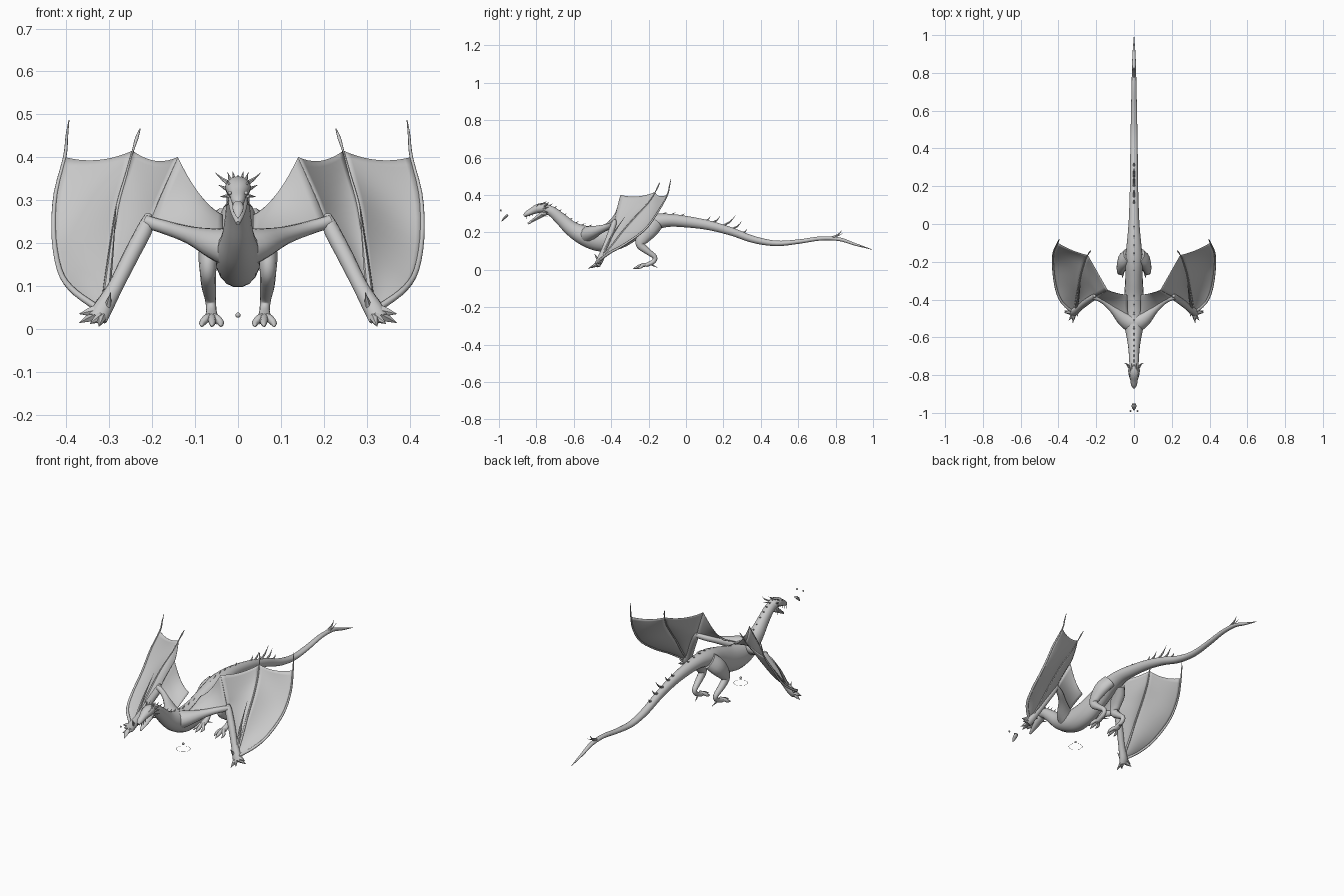
import bpy, bmesh, math
from mathutils import Vector as V

grey = bpy.data.materials.new("scale_grey")
grey.diffuse_color = (0.58, 0.58, 0.58, 1)


def finish(bm, name, angle=50):
    bmesh.ops.recalc_face_normals(bm, faces=bm.faces)
    me = bpy.data.meshes.new(name)
    bm.to_mesh(me)
    bm.free()
    me.materials.append(grey)
    ob = bpy.data.objects.new(name, me)
    bpy.context.collection.objects.link(ob)
    bpy.ops.object.select_all(action='DESELECT')
    ob.select_set(True)
    bpy.context.view_layer.objects.active = ob
    bpy.ops.object.shade_smooth_by_angle(angle=math.radians(angle))
    return ob


def spline(keys, n):
    """n + 1 Catmull-Rom samples through tuples of any length."""
    k = [keys[0]] + list(keys) + [keys[-1]]
    out = []
    for i in range(n + 1):
        f = i / n * (len(keys) - 1)
        j = min(int(f), len(keys) - 2)
        t = f - j
        out.append([0.5 * (2 * b + (c - a) * t + (2 * a - 5 * b + 4 * c - d) * t * t
                    + (3 * b - a - 3 * c + d) * t ** 3) for a, b, c, d in zip(*k[j:j + 4])])
    return out


def add_tube(bm, keys, n=16, sides=10):
    """Keys are x, y, z, half width, half height."""
    pts = spline(keys, n)
    rings = []
    for i, p in enumerate(pts):
        d = (V(pts[min(i + 1, n)][:3]) - V(pts[max(i - 1, 0)][:3])).normalized()
        side = V((1, 0, 0)) - d * d.x
        side.normalize()
        up = side.cross(d)
        ring = []
        for s in range(sides):
            a = 2 * math.pi * s / sides
            ring.append(bm.verts.new(V(p[:3]) + side * math.cos(a) * max(p[3], .0006)
                                     + up * math.sin(a) * max(p[4], .0006)))
        rings.append(ring)
    for r, q in zip(rings, rings[1:]):
        for s in range(sides):
            bm.faces.new((r[s], r[s - 1], q[s - 1], q[s]))
    bm.faces.new(rings[0])
    bm.faces.new(rings[-1])


def tube(name, keys, n=16, sides=10):
    bm = bmesh.new()
    add_tube(bm, keys, n, sides)
    return finish(bm, name)


def spike(bm, base, tip, r, bend=0.0):
    b, t = V(base), V(tip)
    m = (b + t) / 2 + V((0, bend, -abs(bend) * .3))
    add_tube(bm, [(*b, r, r), (*m, r * .6, r * .6), (*t, 0, 0)], 4, 6)


def ball(name, loc, r):
    bm = bmesh.new()
    bmesh.ops.create_uvsphere(bm, u_segments=12, v_segments=8, radius=r)
    bmesh.ops.translate(bm, verts=bm.verts, vec=loc)
    finish(bm, name)


def membrane(name, a, b, sag=0.0, billow=0.0, edge=0.0, n=16, m=10):
    """Thin skin between two bones, hollowed, with a scalloped far edge."""
    A, B = spline(a, n), spline(b, n)
    bm = bmesh.new()
    g = []
    for i in range(n + 1):
        row = []
        for j in range(m + 1):
            t, s = j / m, i / n
            p = V(A[i]).lerp(V(B[i]), t)
            arc = 4 * t * (1 - t)
            p += V((0, arc * (billow * math.sin(math.pi * s) + edge * s), -sag * arc * s ** 3))
            row.append(bm.verts.new(p))
        g.append(row)
    for i in range(n):
        for j in range(m):
            bm.faces.new((g[i][j], g[i + 1][j], g[i + 1][j + 1], g[i][j + 1]))
    bmesh.ops.remove_doubles(bm, verts=bm.verts, dist=1e-5)
    ob = finish(bm, name)
    mod = ob.modifiers.new("skin", 'SOLIDIFY')
    mod.thickness, mod.offset = 0.002, 0


# Body from neck to tail tip: y, z, half width, half height
BODY = [(-.77, .33, .022, .022), (-.72, .313, .026, .027), (-.67, .272, .029, .033),
        (-.61, .218, .037, .041), (-.54, .182, .05, .055), (-.46, .164, .053, .067),
        (-.37, .176, .051, .068), (-.28, .215, .046, .058), (-.19, .25, .046, .047),
        (-.1, .264, .038, .036), (0, .257, .029, .031), (.12, .238, .024, .026),
        (.24, .205, .021, .022), (.36, .162, .02, .019), (.48, .141, .018, .015),
        (.6, .15, .016, .012), (.72, .167, .013, .011), (.82, .163, .011, .01),
        (.9, .137, .008, .007), (.995, .108, .001, .001)]
tube("body", [(0, *k) for k in BODY], 96, 18)

# Row of spines down the neck, back and tail
bm = bmesh.new()
for i, p in enumerate(spline(BODY, 76)[1:40]):
    if i % 2 == 0:
        y, z, w, h = p
        spike(bm, (0, y, z + h - .004), (0, y + .02, z + h + .008), .005)
for y, z, l in [(.1, .258, .035), (.14, .248, .05), (.2, .23, .075), (.25, .215, .055), (.3, .195, .03),
                (.79, .172, .05)]:
    spike(bm, (0, y - .02, z - .003), (0, y + l * .85, z + l * .8), .008, .012)
for s in (-1, 1):
    spike(bm, (s * .006, .77, .17), (s * .01, .84, .197), .004, .008)
finish(bm, "back_spines")

# Head: skull, lower jaw, teeth and horns
tube("skull", [(0, -.735, .322, .02, .024), (0, -.765, .33, .03, .026), (0, -.795, .326, .029, .024),
               (0, -.825, .312, .02, .018), (0, -.85, .299, .016, .014), (0, -.866, .288, .008, .008)], 20, 12)
tube("lower_jaw", [(0, -.75, .308, .024, .018), (0, -.785, .286, .021, .013), (0, -.815, .266, .015, .009),
                   (0, -.845, .246, .005, .005)], 12, 10)
bm = bmesh.new()
for s in (-1, 1):
    spike(bm, (s * .017, -.785, .343), (s * .024, -.75, .365), .005)
    spike(bm, (s * .02, -.76, .338), (s * .053, -.735, .364), .006, .006)
    spike(bm, (s * .024, -.765, .325), (s * .045, -.735, .335), .005)
    spike(bm, (s * .022, -.765, .31), (s * .042, -.735, .308), .005)
    spike(bm, (s * .019, -.77, .297), (s * .034, -.742, .283), .004)
    spike(bm, (s * .009, -.77, .35), (s * .012, -.74, .366), .004)
    spike(bm, (s * .02, -.805, .335), (s * .026, -.79, .348), .004)
    for y, z in [(-.852, .29), (-.835, .297), (-.818, .304)]:
        spike(bm, (s * .011, y, z), (s * .011, y - .002, z - .019), .0025)
finish(bm, "horns_and_teeth")

# Loose tongue and eyes ahead of the head
tube("tongue", [(0, -.952, .293, .01, .006), (0, -.965, .283, .013, .007), (0, -.978, .268, .008, .004),
                (0, -.987, .258, .001, .001)], 8, 8)
for s, side in ((-1, "left"), (1, "right")):
    ball("eye_" + side, (s * .019, -.99, .317), .005)

# Ground ring and small ball under the chest
ball("small_ball", (0, -.475, .032), .006)
bm = bmesh.new()
ring = [[bm.verts.new((r * math.cos(i * math.pi / 16), -.475 + r * math.sin(i * math.pi / 16), .004))
         for i in range(32)] for r in (.034, .036)]
for i in range(32):
    bm.faces.new((ring[0][i], ring[0][i - 1], ring[1][i - 1], ring[1][i]))
finish(bm, "ground_ring")

# Wings and legs, built once for each side
for s, side in ((-1, "left"), (1, "right")):
    def flip(keys):
        return [(s * k[0], *k[1:]) for k in keys]

    shoulder, elbow, wrist = (.03, -.49, .215), (.205, -.385, .25), (.315, -.465, .045)
    tube("upper_arm_" + side, flip([(.0, -.53, .185, .055, .05), (.05, -.505, .198, .042, .037),
         (.11, -.45, .218, .022, .021), (.165, -.405, .235, .016, .016), (.215, -.385, .25, .014, .016)]), 14, 12)
    tube("forearm_" + side, flip([(.21, -.38, .268, .007, .007), (.214, -.387, .24, .018, .016),
         (.25, -.412, .17, .019, .017), (.285, -.44, .1, .018, .016), (.315, -.462, .048, .023, .019),
         (.328, -.475, .024, .024, .014)]), 16)
    outer = [(.33, -.462, .05), (.385, -.41, .09), (.415, -.33, .135), (.429, -.22, .215),
             (.426, -.15, .31), (.404, -.1, .4)]
    middle = [(.315, -.465, .05), (.305, -.4, .125), (.293, -.335, .21), (.28, -.265, .29),
              (.26, -.2, .36), (.245, -.165, .415)]
    corner, root = (.14, -.35, .4), (.035, -.375, .265)
    # Finger bones reach past the skin
    tube("outer_finger_" + side, flip([(*p, .008 - .0008 * i, .008 - .0008 * i) for i, p in enumerate(outer)]
         + [(.399, -.088, .45, .003, .003), (.394, -.08, .487, .001, .001)]), 24, 8)
    tube("middle_finger_" + side, flip([(*p, .006 - .0007 * i, .006 - .0007 * i) for i, p in enumerate(middle)]
         + [(.236, -.15, .445, .004, .004), (.228, -.14, .467, .001, .001)]), 24, 8)
    bm = bmesh.new()
    spike(bm, (s * .306, -.44, .09), (s * .284, -.325, .285), .009, -.012)
    finish(bm, "finger_spur_" + side)
    # Wing skins
    membrane("outer_membrane_" + side, flip(outer), flip(middle), .014, .025, -.008)
    membrane("middle_membrane_" + side, flip(middle),
             flip([wrist, (.26, -.425, .15), elbow, (.185, -.375, .3), corner]), .016, .015, 0)
    membrane("inner_membrane_" + side, flip([elbow, (.175, -.37, .32), corner]),
             flip([shoulder, (.035, -.44, .235), root]), .022, .01, -.004)
    # Wing hand claws
    bm = bmesh.new()
    for b, t, r in [((.33, -.47, .034), (.37, -.46, .014), .015), ((.322, -.48, .028), (.345, -.51, .012), .012),
                    ((.318, -.48, .026), (.324, -.525, .006), .012), ((.335, -.465, .042), (.37, -.47, .035), .014),
                    ((.305, -.465, .045), (.297, -.49, .085), .01)]:
        spike(bm, (s * b[0], *b[1:]), (s * t[0], *t[1:]), r)
    finish(bm, "wing_claws_" + side)
    # Hind leg
    tube("hind_leg_" + side, flip([(.03, -.165, .25, .03, .045), (.055, -.195, .215, .032, .047),
         (.068, -.232, .168, .024, .036), (.07, -.243, .132, .019, .024), (.068, -.205, .098, .017, .017),
         (.064, -.167, .068, .013, .013), (.062, -.175, .043, .012, .012), (.062, -.215, .024, .017, .011)]), 28, 12)
    bm = bmesh.new()
    for x, y, w in [(.04, -.255, .009), (.06, -.272, .01), (.083, -.255, .009)]:
        add_tube(bm, flip([(.062, -.205, .026, w, .01), ((x + .062) / 2, -.23, .025, w, .01),
                           (x, y + .012, .014, .008, .008), (x * 1.02, y - .012, .005, .001, .001)]), 10, 8)
    spike(bm, (s * .06, -.19, .03), (s * .05, -.15, .01), .006)
    finish(bm, "toes_" + side)
